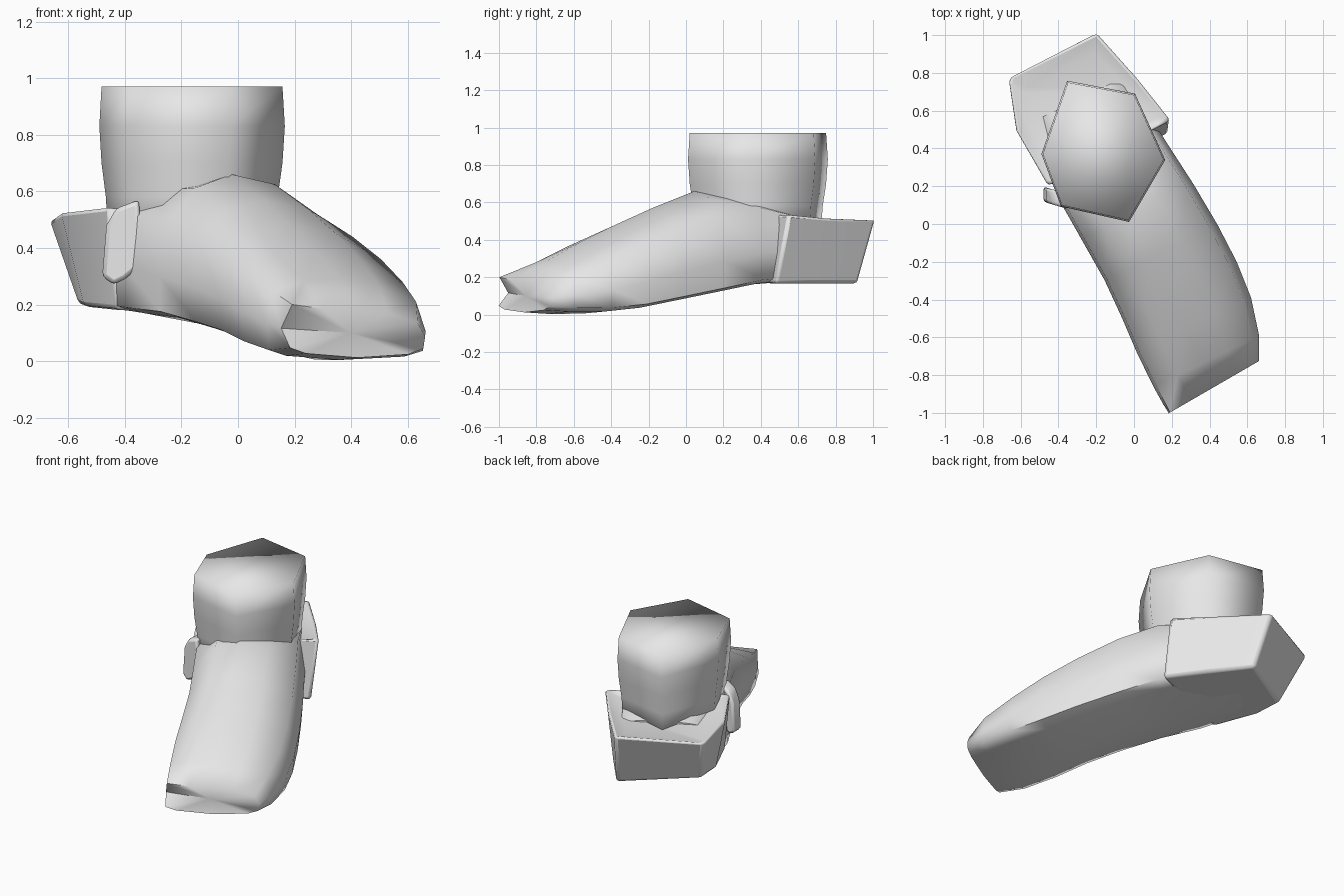
import bpy, bmesh, math
from mathutils import Vector

cube = bpy.data.objects.get("Cube")
if cube:
    bpy.data.objects.remove(cube, do_unlink=True)

grey = bpy.data.materials.new("light_grey")
grey.use_nodes = True
grey.diffuse_color = (0.8, 0.8, 0.8, 1)
grey.node_tree.nodes["Principled BSDF"].inputs["Base Color"].default_value = (0.8, 0.8, 0.8, 1)


def place(s, t, z):
    """Foot space (s toward the toe, t across) to model space."""
    return Vector((0.44 * s + 0.9 * t, -0.9 * s + 0.44 * t, z))


def loft(name, rings, end_inset=None, angle=180, bevel=0):
    """Skin closed rings of points, cap both ends; optionally poke the last cap to a point."""
    bm = bmesh.new()
    loops = [[bm.verts.new(p) for p in ring] for ring in rings]
    n = len(loops[0])
    for a, b in zip(loops, loops[1:]):
        for i in range(n):
            j = (i + 1) % n
            bm.faces.new((a[i], a[j], b[j], b[i]))
    bm.faces.new(loops[0])
    if end_inset:
        centre = bm.verts.new(end_inset)
        for i in range(n):
            bm.faces.new((loops[-1][i], loops[-1][(i + 1) % n], centre))
    else:
        bm.faces.new(loops[-1])
    bmesh.ops.recalc_face_normals(bm, faces=bm.faces)
    mesh = bpy.data.meshes.new(name)
    bm.to_mesh(mesh)
    bm.free()
    mesh.materials.append(grey)
    obj = bpy.data.objects.new(name, mesh)
    bpy.context.collection.objects.link(obj)
    if bevel:
        mod = obj.modifiers.new("soft_edges", "BEVEL")
        mod.width, mod.segments, mod.limit_method = bevel, 2, "ANGLE"
    bpy.ops.object.select_all(action="DESELECT")
    obj.select_set(True)
    bpy.context.view_layer.objects.active = obj
    if angle >= 180:
        bpy.ops.object.shade_smooth()
    else:
        bpy.ops.object.shade_smooth_by_angle(angle=math.radians(angle))
    return obj


def foot_ring(s, left, right, sole, tilt, z_left, z_mid, z_right, pull=0.0, skew=0.0):
    """One cross-section; tilt lifts the sole's left, pull recesses the left side."""
    sole_l, sole_r = sole + tilt, sole + 0.012
    ring = [
        (0, left * 0.75, sole_l), (0, 0, sole), (0, right * 0.75, sole_r),
        (0, right * 0.97, sole_r + 0.02),
        (0, right, sole_r + 0.02 + (z_right - sole) * 0.35),
        (0, right * 0.89, z_right),
        (0, right * 0.45, z_mid * 0.75 + z_right * 0.25),
        (0, 0, z_mid),
        (0, left * 0.5, z_mid * 0.75 + z_left * 0.25),
        (0, left * 0.95, z_left),
        (-pull, left, sole_l + 0.02 + (z_left - sole_l) * 0.4),
        (0, left * 0.98, sole_l + 0.02),
    ]
    return [place(s + ds - skew * t, t, z) for ds, t, z in ring]


# Foot: sections from heel to toe, ending in a shallow toe crease
foot_sections = [
    (-0.72, -0.26, 0.30, 0.185, 0.01, 0.48, 0.50, 0.48),
    (-0.30, -0.30, 0.345, 0.155, 0.015, 0.53, 0.63, 0.57),
    (-0.05, -0.285, 0.375, 0.11, 0.045, 0.47, 0.66, 0.52),
    (0.20, -0.27, 0.395, 0.065, 0.055, 0.42, 0.57, 0.44),
    (0.42, -0.275, 0.40, 0.025, 0.065, 0.37, 0.48, 0.36),
    (0.62, -0.285, 0.385, 0.005, 0.045, 0.31, 0.39, 0.28),
    (0.82, -0.285, 0.335, 0.004, 0.015, 0.25, 0.29, 0.21),
]
rings = [foot_ring(*sec) for sec in foot_sections]
rings.append(foot_ring(0.96, -0.28, 0.275, 0.012, 0.015, 0.20, 0.18, 0.135, 0.06, 0.07))
loft("foot", rings, end_inset=place(0.94, -0.02, 0.10), angle=70)

# Ankle: six-sided collar that swells a little and narrows toward the foot
collar = [(-0.825, 0.015), (-0.544, -0.27), (-0.257, -0.298),
          (-0.031, -0.018), (-0.236, 0.29), (-0.612, 0.30)]
mid_s, mid_t = -0.42, 0.01


def collar_ring(z, scale):
    return [place(mid_s + (s - mid_s) * scale, mid_t + (t - mid_t) * scale, z)
            for s, t in collar]


loft("ankle", [collar_ring(z, k) for z, k in
               ((0.42, 0.92), (0.58, 0.95), (0.7, 1.0), (0.83, 1.025), (0.97, 1.0))])

# Heel cup: flared box around the heel with a sunken top
base = [(-0.89, 0.27, 0.165), (-0.83, -0.22, 0.20), (-0.66, -0.28, 0.19),
        (-0.38, -0.29, 0.18), (-0.35, 0.375, 0.165), (-0.62, 0.33, 0.165)]
rim = [(-0.998, 0.265, 0.51), (-0.99, -0.26, 0.50), (-0.72, -0.345, 0.53),
       (-0.38, -0.32, 0.55), (-0.41, 0.415, 0.54), (-0.68, 0.355, 0.52)]
sunken = [(mid_s + (s - mid_s) * 0.8 - 0.02, t * 0.8, z - 0.03) for s, t, z in rim]
loft("heel_cup", [[place(*p) for p in ring] for ring in (base, rim, sunken)],
     angle=60, bevel=0.03)

# Tab: small flap hanging from the side of the heel cup
outline = [(-0.35, 0.57), (-0.43, 0.54), (-0.465, 0.48), (-0.48, 0.30),
           (-0.44, 0.27), (-0.40, 0.29), (-0.34, 0.34)]
loft("side_tab", [[Vector((x, y - (x + 0.42) * 0.3, z)) for x, z in outline]
                  for y in (0.10, 0.18)], angle=50, bevel=0.015)
